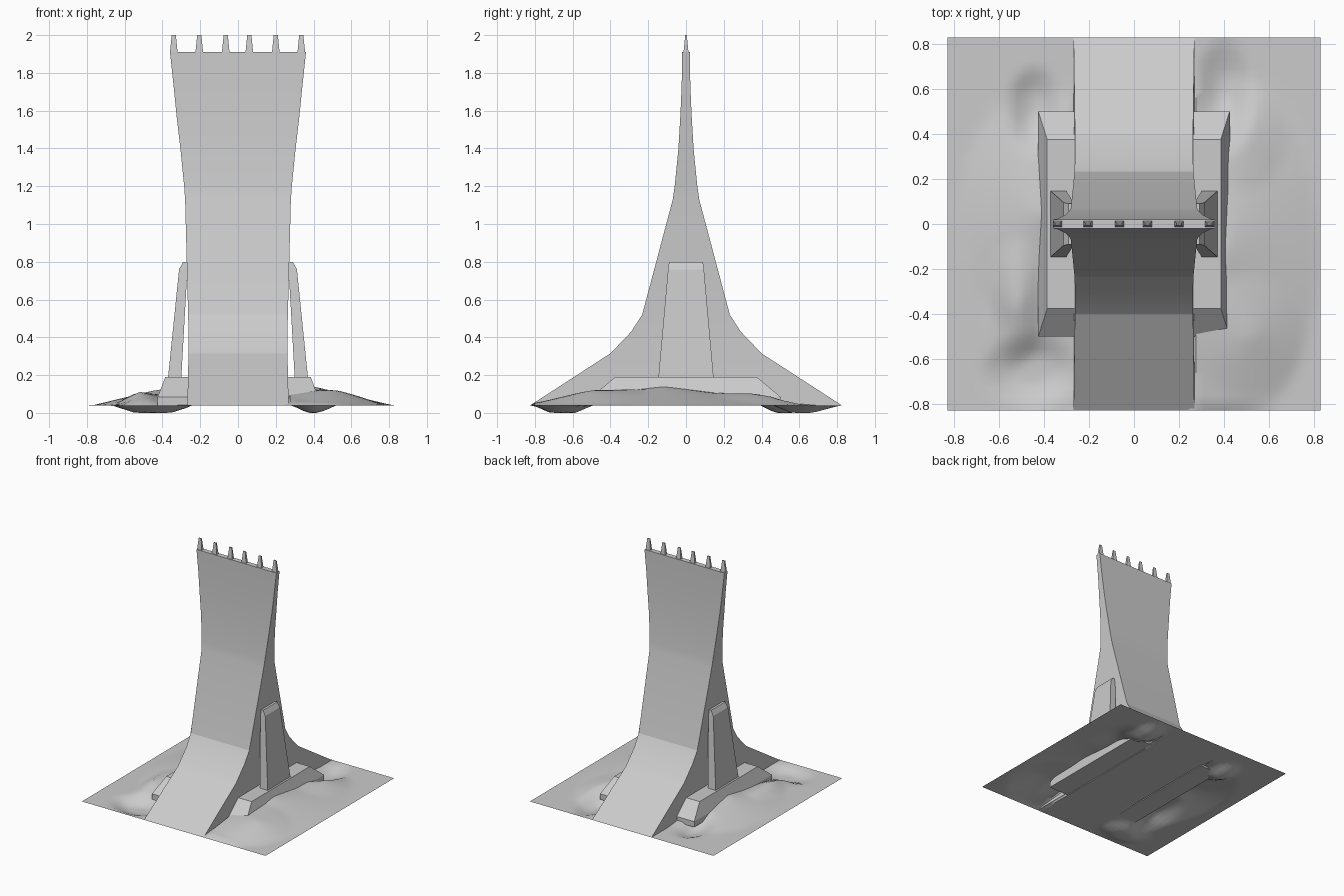
import bpy
import math

cube = bpy.data.objects.get("Cube")
if cube:
    bpy.data.objects.remove(cube)

stone = bpy.data.materials.new("pale grey stone")
stone.use_nodes = True
stone.diffuse_color = (0.6, 0.6, 0.6, 1)
stone.node_tree.nodes["Principled BSDF"].inputs["Base Color"].default_value = (0.6, 0.6, 0.6, 1)


def add_mesh(name, verts, faces, angle=None):
    mesh = bpy.data.meshes.new(name)
    mesh.from_pydata(verts, [], faces)
    mesh.update()
    mesh.materials.append(stone)
    obj = bpy.data.objects.new(name, mesh)
    bpy.context.collection.objects.link(obj)
    if angle:
        bpy.ops.object.select_all(action='DESELECT')
        obj.select_set(True)
        bpy.context.view_layer.objects.active = obj
        bpy.ops.object.shade_smooth_by_angle(angle=math.radians(angle))
    return obj


def loft(name, rings, angle=None, bottom=True):
    """Stack of rectangles, each given as (x0, x1, half depth, z)."""
    verts, faces = [], []
    for x0, x1, d, z in rings:
        x0, x1 = min(x0, x1), max(x0, x1)
        verts += [(x0, -d, z), (x1, -d, z), (x1, d, z), (x0, d, z)]
    for r in range(len(rings) - 1):
        a = r * 4
        for i in range(4):
            j = (i + 1) % 4
            faces.append((a + i, a + j, a + 4 + j, a + 4 + i))
    if bottom:
        faces.append((3, 2, 1, 0))
    a = len(verts) - 4
    faces.append((a, a + 1, a + 2, a + 3))
    return add_mesh(name, verts, faces, angle)


# Flared tower slab: (half width, half depth, height)
profile = [(0.268, 0.825, 0.04), (0.262, 0.4, 0.315), (0.262, 0.29, 0.43),
           (0.264, 0.232, 0.52), (0.28, 0.07, 1.13), (0.285, 0.06, 1.2),
           (0.305, 0.04, 1.4), (0.325, 0.03, 1.57), (0.341, 0.023, 1.73),
           (0.36, 0.02, 1.91)]
loft("tower", [(-w, w, d, z) for w, d, z in profile], 12, bottom=False)

# Row of tapered spikes along the top
for i, x in enumerate((-0.34, -0.205, -0.065, 0.06, 0.2, 0.335)):
    loft(f"spike_{i + 1}", [(x - 0.02, x + 0.02, 0.013, 1.91),
                            (x - 0.011, x + 0.011, 0.004, 2.0)])

# Plinth and leaning buttress on each flank
for side, s in (("left", 1), ("right", -1)):
    loft(f"{side}_plinth", [(s * 0.25, s * 0.425, 0.5, 0.04),
                            (s * 0.25, s * 0.425, 0.5, 0.085),
                            (s * 0.25, s * 0.385, 0.375, 0.19)])
    loft(f"{side}_buttress", [(s * 0.3, s * 0.37, 0.146, 0.19),
                              (s * 0.268, s * 0.312, 0.095, 0.76),
                              (s * 0.266, s * 0.29, 0.09, 0.8)])


def cone(x, y, cx, cy, rx, ry):
    return max(0, 1 - math.hypot((x - cx) / rx, (y - cy) / ry))


def ground_height(x, y):
    """Banks of earth against the plinths, with three shallow pits."""
    if abs(x) < 0.27:
        return 0.04
    if x > 0:
        h = 0.1 * cone(max(x, 0.4), y, 0.4, -0.12, 0.42, 0.8)
        h += 0.035 * cone(x, y, 0.52, -0.5, 0.25, 0.28)
        h += 0.03 * cone(x, y, 0.48, 0.4, 0.2, 0.25)
    else:
        h = 0.085 * cone(min(x, -0.42), y, -0.42, 0.05, 0.35, 0.55)
        h += 0.055 * cone(x, y, -0.52, -0.36, 0.12, 0.3)
    pits = (cone(x, y, 0.4, 0.56, 0.13, 0.26)
            + cone(x, y, -0.44, 0.5, 0.12, 0.2)
            + cone(x, y, -0.45, -0.65, 0.22, 0.16))
    return max(0.0, 0.04 + h - 0.07 * pits)


# Uneven ground sheet
n = 48
edge = 0.828
verts = []
for j in range(n + 1):
    for i in range(n + 1):
        x, y = (edge * (2 * k / n - 1) for k in (i, j))
        border = max(i, j, n - i, n - j) == n
        verts.append((x, y, 0.04 if border else ground_height(x, y)))
row = n + 1
faces = [(j * row + i, j * row + i + 1, (j + 1) * row + i + 1, (j + 1) * row + i)
         for j in range(n) for i in range(n)]
add_mesh("ground", verts, faces, 40)
